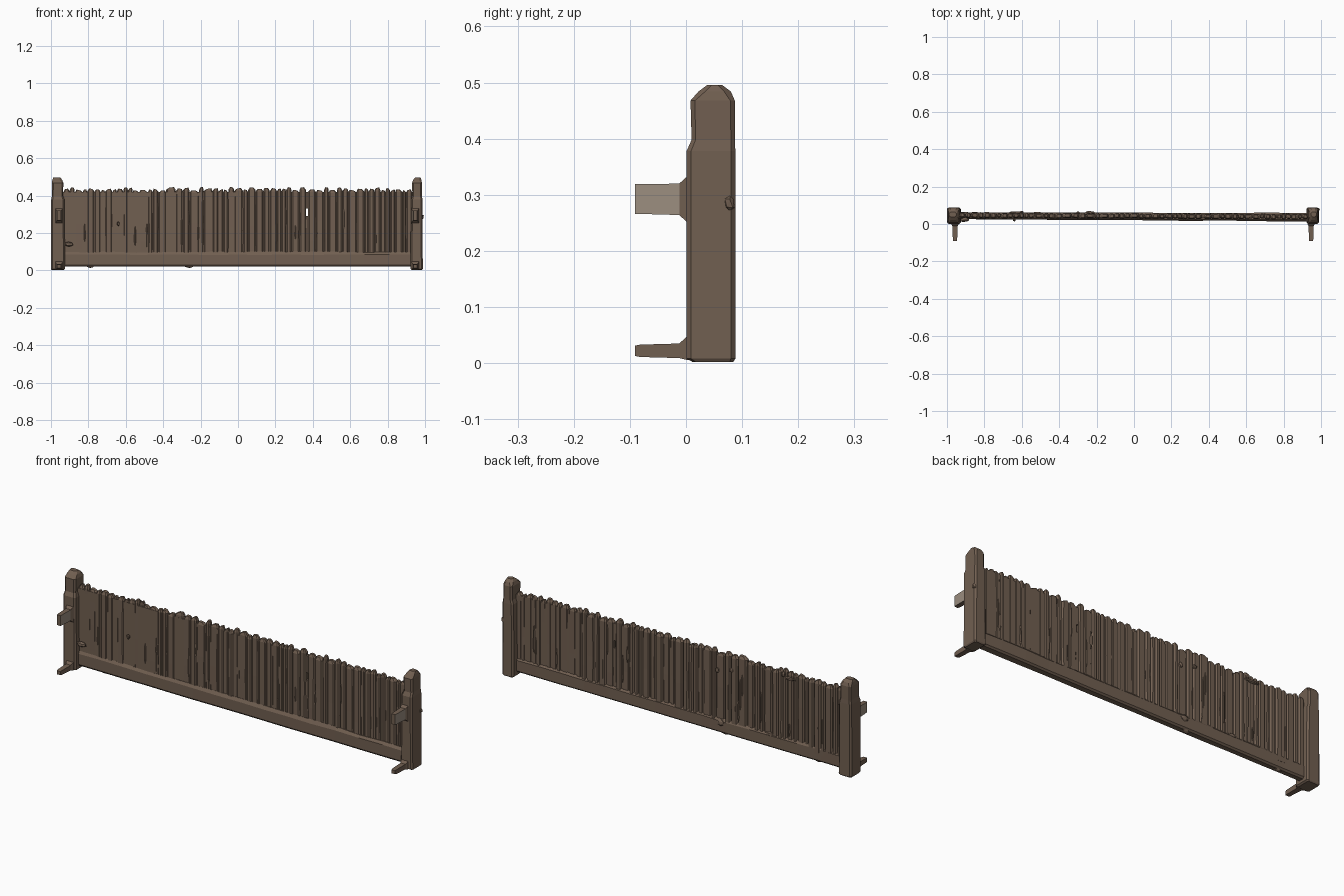
import bpy, bmesh, math, random

if "Cube" in bpy.data.objects:
    bpy.data.objects.remove(bpy.data.objects["Cube"])
random.seed(7)


def material(name, rgb):
    m = bpy.data.materials.new(name)
    m.diffuse_color = (*rgb, 1)
    m.use_nodes = True
    m.node_tree.nodes["Principled BSDF"].inputs["Base Color"].default_value = m.diffuse_color
    return m


WOOD = material("brown wood", (0.165, 0.115, 0.082))
PALE = material("pale cut wood", (0.33, 0.27, 0.215))


def loft(bm, rings):
    """Skin a list of equal-length point rings and cap both ends."""
    vs = [[bm.verts.new(p) for p in r] for r in rings]
    n = len(rings[0])
    for a, b in zip(vs, vs[1:]):
        for i in range(n):
            j = (i + 1) % n
            bm.faces.new((a[i], a[j], b[j], b[i]))
    bm.faces.new(vs[0])
    bm.faces.new(vs[-1])


def finish(bm, name, mats=(WOOD,), rule=None):
    bmesh.ops.recalc_face_normals(bm, faces=bm.faces)
    if rule:
        for f in bm.faces:
            f.material_index = rule(f)
    me = bpy.data.meshes.new(name)
    bm.to_mesh(me)
    bm.free()
    ob = bpy.data.objects.new(name, me)
    for m in mats:
        me.materials.append(m)
    bpy.context.collection.objects.link(ob)
    return ob


def octagon(x0, x1, y0, y1, c, z):
    return [(x0 + c, y0, z), (x1 - c, y0, z), (x1, y0 + c, z), (x1, y1 - c, z),
            (x1 - c, y1, z), (x0 + c, y1, z), (x0, y1 - c, z), (x0, y0 + c, z)]


def box(bm, x0, x1, y0, y1, z0, z1):
    loft(bm, [[(x0, y0, z), (x1, y0, z), (x1, y1, z), (x0, y1, z)] for z in (z0, z1)])


# Posts with a narrower bevelled head: z, inner inset, y range, bevel
POST = [(0.002, 0.008, 0.012, 0.084, 0.006), (0.008, 0.0, 0.001, 0.088, 0.008),
        (0.378, 0.003, 0.001, 0.088, 0.008), (0.398, 0.010, 0.010, 0.087, 0.007),
        (0.468, 0.009, 0.008, 0.087, 0.008), (0.484, 0.015, 0.022, 0.080, 0.012),
        (0.496, 0.024, 0.038, 0.064, 0.008)]
for name, x0, x1 in (("left_post", -1.0, -0.925), ("right_post", 0.922, 0.988)):
    bm = bmesh.new()
    rings = []
    for z, s, y0, y1, c in POST:
        outer = s * 0.5
        a, b = (outer, s) if x0 < 0 else (s, outer)
        rings.append(octagon(x0 + a, x1 - b, y0, y1, c, z))
    loft(bm, rings)
    finish(bm, name)

# Pegs sticking out of the front of each post, flared at the root
for side, cx in (("left", -0.957), ("right", 0.947)):
    for kind, zc, hz in (("upper", 0.292, 0.027), ("lower", 0.022, 0.012)):
        bm = bmesh.new()
        hx = 0.013
        rings = []
        for y, kx, fz in ((0.01, 1.7, 0.016), (0.0, 1.5, 0.012), (-0.012, 1.05, 0.001),
                          (-0.082, 0.9, -0.001), (-0.091, 0.75, -0.003)):
            w = hx * kx
            up, dn = hz + fz, hz + (fz if kind == "upper" else min(fz, 0.004))
            if kind == "upper" and y < -0.05:
                up, dn = hz, hz - 0.001
            rings.append([(cx - w, y, zc - dn), (cx + w, y, zc - dn),
                          (cx + w, y, zc + up), (cx - w, y, zc + up)])
        loft(bm, rings)

        def pale_sides(f):
            c = f.calc_center_median()
            return 1 if abs(f.normal.x) > 0.8 and c.y < -0.01 else 0
        finish(bm, side + "_" + kind + "_peg", (WOOD, PALE),
               pale_sides if kind == "upper" else None)


def mid_y(x):
    return 0.043 - 0.004 * x


# Solid backing sheet behind the planks, leaving one small slit
bm = bmesh.new()
SLIT0, SLIT1 = 0.364, 0.374
for x0, x1, z0, z1 in ((-0.94, SLIT0, 0.03, 0.418), (SLIT1, 0.94, 0.03, 0.418),
                       (SLIT0, SLIT1, 0.03, 0.292), (SLIT0, SLIT1, 0.33, 0.418)):
    box(bm, x0, x1, 0.033, 0.051, z0, z1)
finish(bm, "backing_panel")

# Row of uneven upright planks with broken tops
bm = bmesh.new()
for start, end, count in ((-0.932, SLIT0, 38), (SLIT1, 0.932, 17)):
    widths = [random.uniform(0.6, 1.4) for _ in range(count)]
    k = (end - start) / sum(widths)
    x = start
    for wd in widths:
        w = wd * k
        x0, x1 = x, x + w
        x = x1
        yc = mid_y((x0 + x1) / 2)
        yf = yc - random.uniform(0.011, 0.016)
        yb = yc + random.uniform(0.011, 0.017)
        top = random.uniform(0.427, 0.445)
        peak = x0 + w * random.uniform(0.25, 0.75)
        lean = random.uniform(-0.003, 0.003)
        c = min(0.007, w * 0.25)

        def ring(z, grow=0.0):
            f, b = yf - grow, yb + grow
            return [(x0 + c, f, z), (x1 - c, f, z), (x1, f + 0.006, z),
                    (x1, b - 0.008, z), (x1 - c, b, z), (x0 + c, b, z),
                    (x0, b - 0.008, z), (x0, f + 0.006, z)]
        rings = [ring(0.06), ring(random.uniform(0.15, 0.3), random.uniform(-0.002, 0.002)),
                 ring(top - 0.014)]
        cap = []
        for px, py, pz in ring(top):
            cap.append((peak + (px - peak) * 0.5, yc + (py - yc) * 0.6,
                        top + lean * (px - peak) / w * 2))
        loft(bm, rings + [cap])
finish(bm, "planks")

# Bottom rail, slightly wavy, a little thicker toward the right
bm = bmesh.new()
rings = []
for i in range(15):
    x = -0.945 + 1.89 * i / 14
    j = lambda a=0.002: random.uniform(-a, a)
    yf = 0.020 - 0.006 * x + j(0.001)
    yb = 0.061 - 0.002 * x + j(0.001)
    rings.append([(x, yf + 0.006, 0.022), (x, yf, 0.030), (x, yf + j(0.001), 0.084 + j()),
                  (x, yf + 0.009, 0.098 + j(0.004)), (x, yb - 0.009, 0.096 + j(0.004)),
                  (x, yb, 0.084 + j()), (x, yb, 0.030), (x, yb - 0.008, 0.022)])
loft(bm, rings)
finish(bm, "bottom_rail")

# Splinters and knots: centre and half sizes
KNOTS = [(-0.905, 0.022, 0.140, 0.032, 0.014, 0.016), (-0.63, 0.060, 0.405, 0.050, 0.010, 0.010),
         (-0.60, 0.062, 0.420, 0.012, 0.010, 0.018), (-0.30, 0.058, 0.36, 0.015, 0.012, 0.014),
         (-0.22, 0.060, 0.34, 0.012, 0.010, 0.016), (-0.24, 0.060, 0.075, 0.030, 0.013, 0.022),
         (-0.26, 0.045, 0.024, 0.030, 0.016, 0.012), (-0.79, 0.045, 0.022, 0.025, 0.014, 0.010),
         (-0.64, 0.022, 0.250, 0.010, 0.010, 0.015), (0.985, 0.078, 0.285, 0.010, 0.011, 0.018),
         (-0.52, 0.058, 0.09, 0.030, 0.010, 0.014)]
bm = bmesh.new()
for x, y, z, a, b, c in KNOTS:
    new = bmesh.ops.create_icosphere(bm, subdivisions=1, radius=1)["verts"]
    for v in new:
        s = random.uniform(0.75, 1.0)
        v.co = (x + v.co.x * a * s, y + v.co.y * b * s, z + v.co.z * c * s)
finish(bm, "knots_and_splinters")

# Shallow raised splinter strips on both plank faces
bm = bmesh.new()
for i in range(36):
    x = random.uniform(-0.88, 0.88)
    if abs(x - 0.37) < 0.03:
        continue
    z0 = random.uniform(0.10, 0.25)
    z1 = z0 + random.uniform(0.06, 0.16)
    y = mid_y(x) + (0.014 if i % 2 else -0.013)
    rings = [[(x - w, y, z), (x, y - w * 0.7, z), (x + w, y, z), (x, y + w * 0.7, z)]
             for z, w in ((z0, 0.001), (z0 + 0.02, 0.005), (z1 - 0.02, 0.004), (z1, 0.001))]
    loft(bm, rings)
finish(bm, "splinter_strips")
